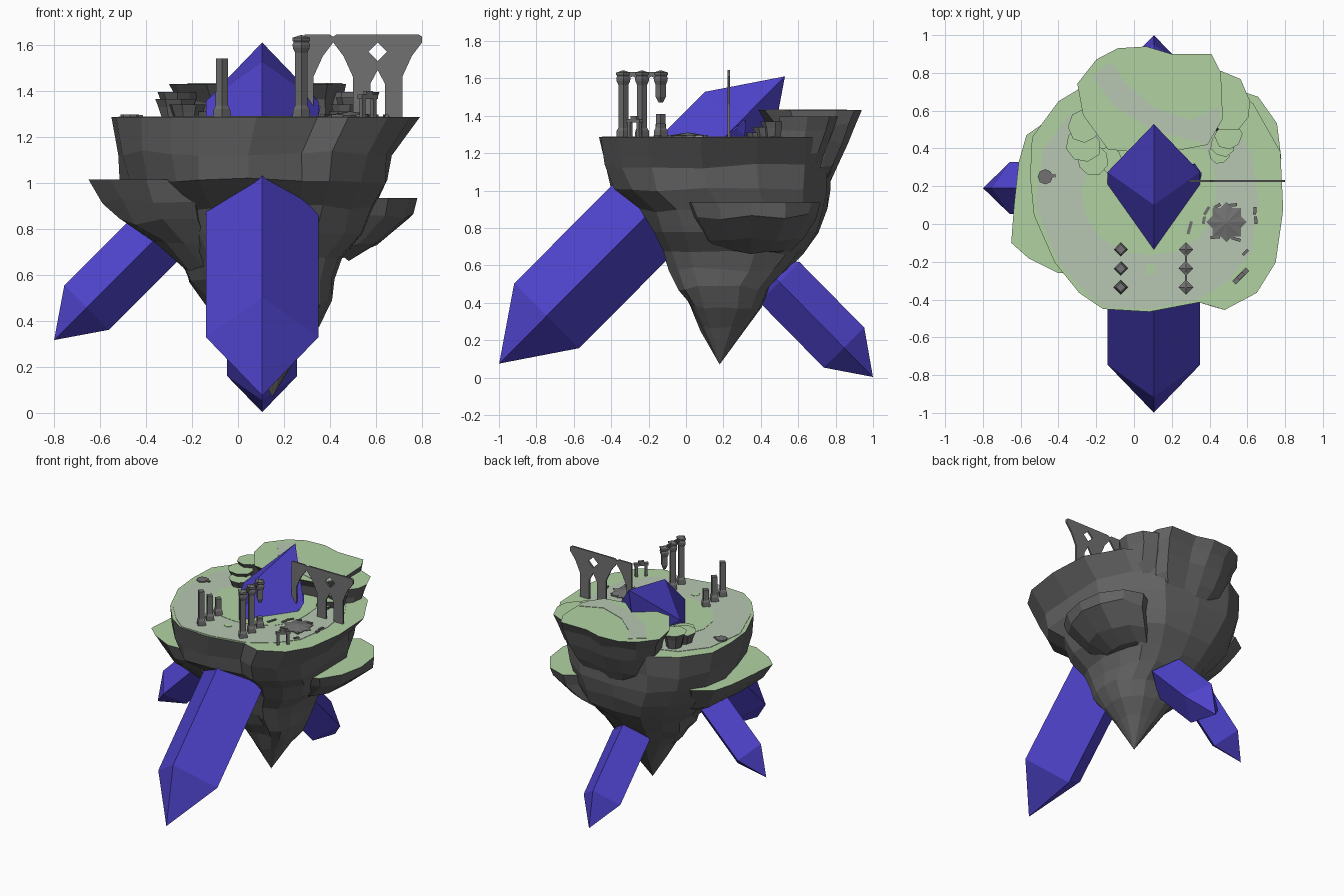
import bpy, bmesh, math, random
from mathutils import Vector

if "Cube" in bpy.data.objects:
    bpy.data.objects.remove(bpy.data.objects["Cube"])

random.seed(4)
TOP = 1.285


def material(name, rgb):
    m = bpy.data.materials.new(name)
    m.diffuse_color = (*rgb, 1)
    m.use_nodes = True
    m.node_tree.nodes["Principled BSDF"].inputs["Base Color"].default_value = m.diffuse_color
    return m


ROCK = material("dark rock", (0.125, 0.125, 0.125))
GRASS = material("grass green", (0.44, 0.65, 0.365))
PATH = material("pale path", (0.48, 0.575, 0.445))
CRYSTAL = material("violet crystal", (0.08, 0.058, 0.62))
RUIN = material("ruin stone", (0.165, 0.165, 0.165))


def finish(bm, name, mats):
    bmesh.ops.recalc_face_normals(bm, faces=bm.faces[:])
    me = bpy.data.meshes.new(name)
    bm.to_mesh(me)
    bm.free()
    for m in mats:
        me.materials.append(m)
    ob = bpy.data.objects.new(name, me)
    bpy.context.collection.objects.link(ob)
    return ob


def loft(name, outline, levels, mats, tip=None, rough=0.0):
    """Fit the outline into a box (z, x0, x1, y0, y1) per level and skin the rings.
    The first level is the top face, which takes the last material."""
    xs, ys = [p[0] for p in outline], [p[1] for p in outline]
    bm, rings = bmesh.new(), []
    for i, (z, x0, x1, y0, y1) in enumerate(levels):
        ring = []
        for x, y in outline:
            u = (x - min(xs)) / (max(xs) - min(xs)) - 0.5
            v = (y - min(ys)) / (max(ys) - min(ys)) - 0.5
            k = 1 + (random.uniform(-rough, rough) if i else 0)
            dz = random.uniform(-rough, rough) * 0.5 if i else 0
            ring.append(bm.verts.new(((x0 + x1) / 2 + u * k * (x1 - x0),
                                      (y0 + y1) / 2 + v * k * (y1 - y0), z + dz)))
        rings.append(ring)
    n = len(outline)
    top = bm.faces.new(rings[0])
    for a, b in zip(rings, rings[1:]):
        for i in range(n):
            bm.faces.new((a[i], a[(i + 1) % n], b[(i + 1) % n], b[i]))
    if tip:
        t = bm.verts.new(tip)
        for i in range(n):
            bm.faces.new((rings[-1][i], rings[-1][(i + 1) % n], t))
    else:
        bm.faces.new(rings[-1])
    top.material_index = len(mats) - 1
    return finish(bm, name, mats)


def prism(name, pts, move, mat):
    """Extrude a flat 3D polygon along a vector."""
    bm = bmesh.new()
    f = bm.faces.new([bm.verts.new(p) for p in pts])
    ext = bmesh.ops.extrude_face_region(bm, geom=[f])["geom"]
    bmesh.ops.translate(bm, vec=move, verts=[g for g in ext if isinstance(g, bmesh.types.BMVert)])
    return finish(bm, name, [mat])


def plate(name, pts, z, mat, h=0.004):
    return prism(name, [(x, y, z) for x, y in pts], (0, 0, h), mat)


def ngon(n, cx, cy, rx, ry, wobble=0.0, turn=0.0):
    out = []
    for i in range(n):
        a = turn + math.tau * i / n
        k = 1 + random.uniform(-wobble, wobble)
        out.append((cx + rx * k * math.cos(a), cy + ry * k * math.sin(a)))
    return out


def slab(name, x, y, z, lx, ly, h, rot, mat=RUIN):
    c, s = math.cos(rot), math.sin(rot)
    pts = [(x + c * a * lx - s * b * ly, y + s * a * lx + c * b * ly)
           for a, b in ((-.5, -.5), (.5, -.5), (.5, .5), (-.5, .5))]
    return plate(name, pts, z, mat, h)


def crystal(name, c0, c1, r, tip):
    """Square prism with pointed ends, standing on its edge."""
    c0, c1 = Vector(c0), Vector(c1)
    d = (c1 - c0).normalized()
    side = d.cross(Vector((0, 0, 1))).normalized()
    up = side.cross(d)
    bm = bmesh.new()
    A, B = ([bm.verts.new(c + o * r) for o in (side, up, -side, -up)] for c in (c0, c1))
    a, b = bm.verts.new(c0 - d * tip), bm.verts.new(c1 + d * tip)
    for i in range(4):
        j = (i + 1) % 4
        bm.faces.new((A[i], A[j], B[j], B[i]))
        bm.faces.new((A[j], A[i], a))
        bm.faces.new((B[i], B[j], b))
    return finish(bm, name, [CRYSTAL])


# main floating island, banded by alternating steep and sloping rings
island = [(-.165, -.445), (.08, -.46), (.345, -.41), (.48, -.45), (.65, -.36), (.75, -.2),
          (.79, .08), (.775, .385), (.63, .64), (.42, .76), (.1, .80), (-.2, .77),
          (-.40, .65), (-.54, .46), (-.55, .25), (-.53, .05), (-.42, -.2), (-.29, -.36)]
loft("island", island, [
    (TOP, -.55, .79, -.465, .80), (1.13, -.52, .68, -.43, .78), (1.01, -.50, .665, -.39, .775),
    (.89, -.41, .60, -.25, .76), (.78, -.34, .55, -.19, .72), (.67, -.25, .45, -.13, .62),
    (.58, -.21, .42, -.09, .55), (.48, -.14, .41, -.04, .45), (.38, -.05, .35, .02, .40),
    (.26, .03, .27, .08, .32)],
    [ROCK, GRASS], tip=(.15, .18, .07), rough=0.03)

# raised back ledge, its lower shoulder, and the two side ledges
back = [(-.19, .87), (-.08, .93), (.07, .94), (.2, .9), (.41, .9), (.46, .8), (.47, .55),
        (.39, .41), (.13, .36), (-.13, .385), (-.26, .57), (-.29, .74)]
loft("back_ledge", back, [(1.43, -.3, .47, .37, .94), (1.35, -.27, .46, .43, .90),
     (1.26, -.24, .45, .45, .865), (1.13, -.20, .41, .45, .81), (.98, -.1, .32, .45, .74)],
     [ROCK, GRASS], rough=0.03)
loft("back_shoulder", [(.46, .81), (.40, .8), (.36, .6), (.45, .52), (.55, .52), (.60, .58), (.61, .66), (.56, .77)],
     [(1.395, .36, .615, .5, .81), (1.32, .36, .585, .5, .79), (1.2, .34, .56, .48, .74), (1.08, .3, .5, .45, .69)],
     [ROCK, GRASS], rough=0.02)
left = [(-.57, .47), (-.61, .33), (-.635, .1), (-.65, -.1), (-.56, -.18), (-.4, -.26),
        (-.2, -.25), (-.1, .1), (-.25, .5), (-.44, .56)]
loft("left_ledge", left, [(1.015, -.65, -.1, -.26, .56), (.92, -.59, -.1, -.22, .52),
     (.83, -.52, -.1, -.18, .46), (.73, -.36, -.08, -.1, .38), (.63, -.24, -.05, 0, .3)],
     [ROCK, GRASS], rough=0.03)
loft("right_ledge", ngon(12, 0, 0, 1, 1, .07), [(.935, .26, .78, 0, .72),
     (.86, .26, .765, .03, .70), (.74, .24, .62, .1, .62), (.67, .2, .48, .17, .54)],
     [ROCK, GRASS], rough=0.03)

# stepping rocks climbing to the back ledge
for i, (x, y, r, z) in enumerate([(-.26, .52, .09, 1.395), (-.27, .42, .09, 1.365),
                                  (-.22, .34, .08, 1.34), (-.13, .34, .07, 1.31),
                                  (.50, .47, .075, 1.37),
                                  (.47, .42, .065, 1.34), (.45, .375, .055, 1.31)]):
    k = r * .6
    loft(f"step_rock_{i}", ngon(8, 0, 0, 1, 1, .1, i),
         [(z, x - r, x + r, y - r, y + r), (z - .035, x - r * .85, x + r * .85, y - r * .8, y + r * .85),
          (1.26, x - k, x + k, y - k, y + k)], [ROCK, GRASS])

# painted ground: pale path ring, inner grass, ledge path
plate("path_ring", [(-.52, .1), (-.4, -.2), (-.27, -.35), (-.16, -.44), (.08, -.45), (.34, -.4), (.5, -.3),
                    (.62, -.15), (.66, .12), (.62, .38), (.5, .58), (0, .7), (-.34, .58), (-.48, .4)],
      TOP, PATH, .003)
plate("inner_grass", ngon(16, .09, .19, .36, .36, .05), TOP + .003, GRASS, .002)
plate("grass_patch", ngon(8, .09, -.24, .03, .03), TOP + .003, GRASS, .002)
plate("ledge_path", [(-.22, .78), (-.12, .86), (-.05, .75), (.1, .62), (.3, .55), (.45, .62),
                     (.455, .53), (.38, .42), (.1, .5), (-.1, .62)], 1.43, PATH, .003)

# crystals: the great one pierces the island from below
crystal("great_crystal", (.105, -.745, .33), (.105, .275, 1.355), .245, .36)
crystal("back_crystal", (.105, .845, .16), (.105, .5, .51), .152, .22)
crystal("left_crystal", (-.658, .19, .458), (-.36, .19, .756), .137, .20)
crystal("crystal_shard", (.29, .2, 1.25), (.31, .28, 1.33), .05, .06)


# colonnade: two rows of diamond columns
def column(name, x, y, rings):
    loft(name, [(1, 0), (0, 1), (-1, 0), (0, -1)],
         [(z, x - r, x + r, y - r, y + r) for z, r in rings], [RUIN])


base = [(TOP + .05, .027), (TOP + .035, .036), (TOP, .038)]
cap = [(1.642, .004), (1.63, .039), (1.62, .039), (1.612, .033), (1.6, .038), (1.585, .036), (1.565, .027)]
for i, y in enumerate((-.335, -.235, -.135)):
    column(f"left_column_{i}", -.07, y, [((1.54, 1.47, 1.41)[i], .026)] + base)
    if i < 2:
        column(f"right_column_{i}", .275, y, cap + base)
    else:
        column("right_column_stub", .275, y, [(1.36, .026)] + base)
        column("right_column_fragment", .275, y, cap + [(1.5, .027), (1.47, .012)])
for y0 in (-.335, -.235):
    y1 = y0 + .1
    prism("lintel_arch", [(.27, y, z) for y, z in (
        (y0, 1.55), (y0 + .03, 1.6), (y0 + .05, 1.61), (y1 - .03, 1.6), (y1, 1.55),
        (y1, 1.635), (y0, 1.635))], (.01, 0, 0), RUIN)

# ruined arch wall: half a bay and a wing, mirrored about the diamond window
M = .607
bay = [(.5, TOP), (.575, TOP), (.575, 1.43), (M, 1.49), (M, 1.53), (.567, 1.57),
       (M, 1.61), (M, 1.645), (.5, 1.645)]
wing = [(.714, 1.46), (.755, 1.55), (.8, 1.61), (.8, 1.635), (.785, 1.645), (.714, 1.645)]


def mirror(pts, m):
    return [(2 * m - x, z) for x, z in pts]


inner = mirror(wing, M)
for name, pts in (("wall_bay_left", bay), ("wall_bay_right", mirror(bay, M)), ("wall_wing", wing),
                  ("wall_arch_right", inner), ("wall_arch_left", mirror(inner, .4138)),
                  ("wall_pillar", [(.29, TOP), (.328, TOP), (.328, 1.645), (.29, 1.645)])):
    prism(name, [(x, .222, z) for x, z in pts], (0, .012, 0), RUIN)

# star paving (two shallow pyramids) with a ring of fallen slabs
for turn in (0, math.pi / 4):
    r = .107 * max(abs(math.cos(turn)), .707)
    loft("star_paving", ngon(4, 0, 0, 1, 1, 0, turn),
         [(TOP + z, .49 - k, .49 + k, .01 - k, .01 + k) for z, k in ((.025, .004), (.008, r), (0, r))], [RUIN])
for i, (x, y, lx, rot) in enumerate([(.295, -.02, .07, 1.3), (.37, .02, .04, 1.4), (.385, .07, .05, 1.0),
                                     (.44, .095, .04, .5), (.52, .1, .05, .1), (.64, .07, .04, 1.5),
                                     (.645, .02, .04, 1.65), (.59, -.15, .04, .8), (.43, -.07, .05, .1),
                                     (.54, -.08, .05, -.3)]):
    slab(f"fallen_slab_{i}", x, y, TOP, lx, .016, .012, rot)

# small diagonal gateway
for s in (-1, 1):
    slab("gate_post", .565 + s * .024, -.275 + s * .024, TOP, .018, .02, .085, math.pi / 4)
slab("gate_lintel", .565, -.275, TOP + .08, .1, .026, .018, math.pi / 4)
slab("gate_crown", .565, -.275, TOP + .098, .04, .02, .015, math.pi / 4)

# low stone basin
plate("basin", ngon(8, -.47, .25, .04, .04), TOP, RUIN, .012)
slab("basin_spout", -.425, .255, TOP, .025, .02, .01, 0)
